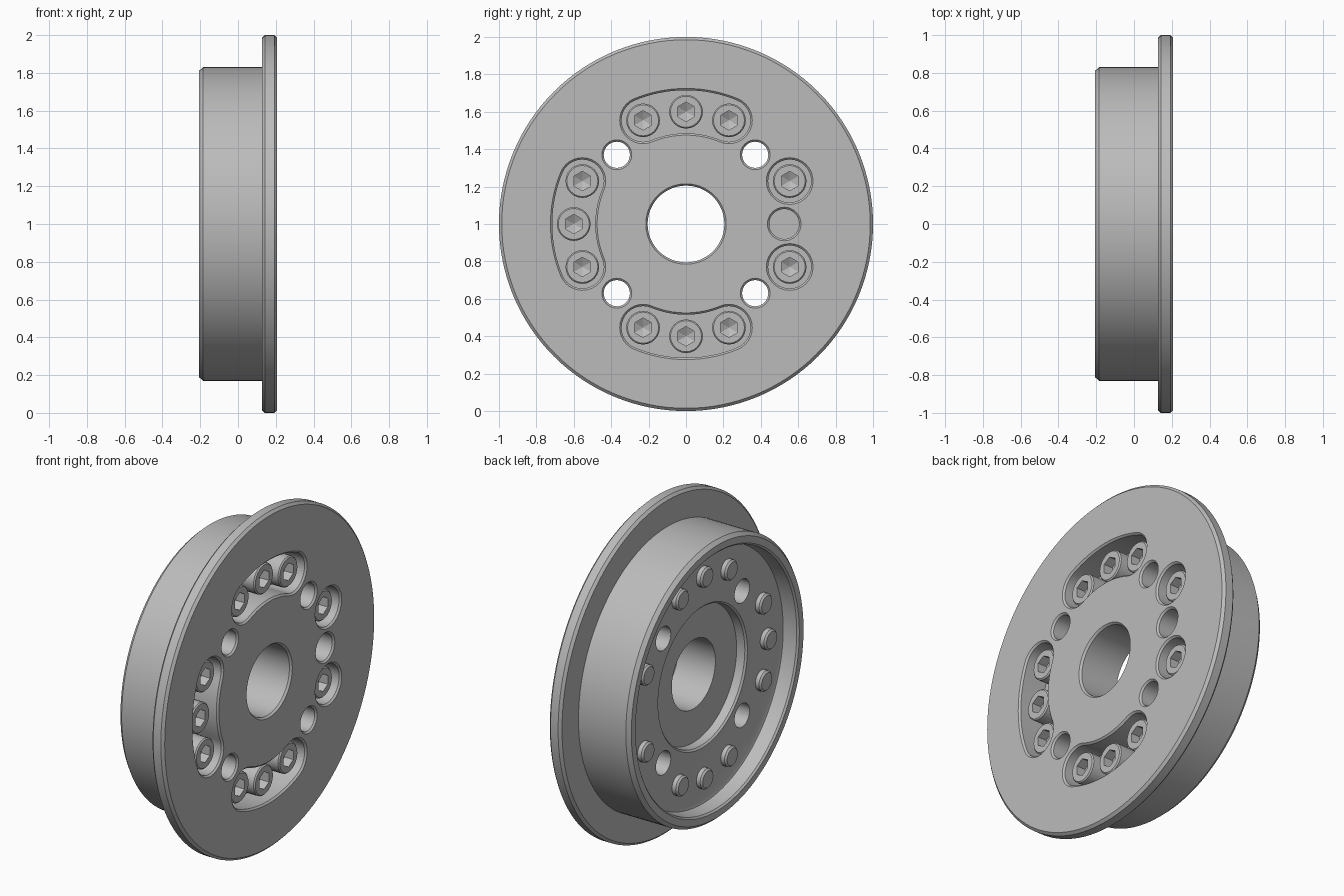
import bpy, bmesh
from math import sin, cos, pi, radians

cube = bpy.data.objects.get("Cube")
if cube:
    bpy.data.objects.remove(cube, do_unlink=True)

AXLE = 1.0     # height of the wheel axis
FACE = 0.207   # outer face of the flange
BOLT_R = 0.6   # bolt circle radius

steel = bpy.data.materials.new("machined grey")
steel.use_nodes = True
grey = (0.5, 0.5, 0.5, 1)
steel.diffuse_color = grey
steel.node_tree.nodes["Principled BSDF"].inputs["Base Color"].default_value = grey


def circle(r, n, cy=0, cz=0):
    return [(cy + r * cos(2 * pi * i / n), cz + r * sin(2 * pi * i / n)) for i in range(n)]


def hexagon(apothem, n):
    pts = []
    for i in range(n):
        a = 2 * pi * i / n
        r = apothem / cos(a % (pi / 3) - pi / 6)
        pts.append((r * cos(a + pi / 6), r * sin(a + pi / 6)))
    return pts[-n // 12:] + pts[:-n // 12]


def slot(angle, half, w, n=16):
    """Curved slot with round ends following the bolt circle."""
    a, b = angle + half, angle - half

    def cap(at, start):
        return [(BOLT_R * cos(at) + w * cos(start + pi * i / n),
                 BOLT_R * sin(at) + w * sin(start + pi * i / n)) for i in range(n + 1)]

    def arc(r, t0, t1):
        return [(r * cos(t0 + (t1 - t0) * i / n), r * sin(t0 + (t1 - t0) * i / n))
                for i in range(1, n)]

    return (cap(a, a) + arc(BOLT_R - w, a, b) + cap(b, b + pi) + arc(BOLT_R + w, b, a))


def loft(bm, rings, closed=False):
    """Skin outlines (x, points); close into a ring or cap both ends."""
    loops = [[bm.verts.new((x, y, z)) for y, z in pts] for x, pts in rings]
    pairs = list(zip(loops, loops[1:]))
    if closed:
        pairs.append((loops[-1], loops[0]))
    else:
        bm.faces.new(loops[0])
        bm.faces.new(loops[-1])
    for p, q in pairs:
        for i in range(len(p)):
            j = (i + 1) % len(p)
            bm.faces.new((p[i], p[j], q[j], q[i]))


def finish_mesh(bm, name):
    bmesh.ops.recalc_face_normals(bm, faces=bm.faces)
    mesh = bpy.data.meshes.new(name)
    bm.to_mesh(mesh)
    bm.free()
    mesh.materials.append(steel)
    return mesh


def place(mesh, name, y=0, z=0):
    ob = bpy.data.objects.new(name, mesh)
    ob.location = (0, y, AXLE + z)
    bpy.context.collection.objects.link(ob)
    return ob


def select(ob):
    bpy.ops.object.select_all(action='DESELECT')
    ob.select_set(True)
    bpy.context.view_layer.objects.active = ob


# Wheel body: flange, rim, web and hub in one turned profile
profile = [(FACE, 0.215), (FACE, 0.985), (0.192, 1), (0.142, 1), (0.127, 0.985),
           (0.127, 0.83), (-0.185, 0.83), (-FACE, 0.81), (-FACE, 0.77), (-0.197, 0.76),
           (-0.13, 0.755), (-0.115, 0.75), (-0.11, 0.735), (-0.11, 0.42),
           (-0.1, 0.41), (-0.05, 0.405), (-0.05, 0.205), (0.195, 0.205)]
bm = bmesh.new()
loft(bm, [(x, circle(r, 128)) for x, r in profile], closed=True)
body = place(finish_mesh(bm, "wheel_body"), "wheel_body")

# Cutters: bolt pockets, through holes and the blind hole, with chamfered mouths
bm = bmesh.new()


def pocket(outline, bottom):
    loft(bm, [(bottom, outline(0)), (FACE - 0.01, outline(0)),
              (FACE, outline(0.01)), (FACE + 0.05, outline(0.01))])


step = radians(22.5)
for quarter in (1, 2, 3):
    pocket(lambda e, q=quarter: slot(q * pi / 2, step, 0.115 + e), FACE - 0.16)
for side in (-1, 1):
    pocket(lambda e, s=side: slot(s * step, 0, 0.115 + e), FACE - 0.16)
    for sy in (-1, 1):
        pocket(lambda e, s=side, t=sy: circle(0.07 + e, 32, 0.37 * t, 0.37 * s), -0.3)
pocket(lambda e: circle(0.08 + e, 32, 0.525, 0), 0)
bmesh.ops.remove_doubles(bm, verts=bm.verts, dist=1e-5)
cutter = place(finish_mesh(bm, "pocket_cutter"), "pocket_cutter")

cut = body.modifiers.new("pockets", 'BOOLEAN')
cut.operation = 'DIFFERENCE'
cut.solver = 'EXACT'
cut.object = cutter
select(body)
bpy.ops.object.modifier_apply(modifier=cut.name)
bpy.data.objects.remove(cutter, do_unlink=True)
bpy.ops.object.shade_smooth_by_angle(angle=radians(30))

# Socket-head bolt: shank end, head and hexagonal socket with a conical bottom
N = 24
bm = bmesh.new()
shape = [(-0.145, 0.05), (-0.135, 0.06), (0.045, 0.06), (0.045, 0.09),
         (0.165, 0.09), (0.172, 0.083)]
loft(bm, [(x, circle(r, N)) for x, r in shape]
     + [(0.172, hexagon(0.045, N)), (0.115, hexagon(0.045, N)), (0.09, hexagon(0.002, N))])
bolt_mesh = finish_mesh(bm, "bolt")

# Bolts around the circle, leaving out the blind-hole position
for quarter in range(4):
    for k in (-1, 0, 1):
        if quarter == 0 and k == 0:
            continue
        a = quarter * pi / 2 + k * step
        bolt = place(bolt_mesh, f"bolt_{quarter + 1}_{k + 2}", BOLT_R * cos(a), BOLT_R * sin(a))
select(bolt)
bpy.ops.object.shade_smooth_by_angle(angle=radians(25))
